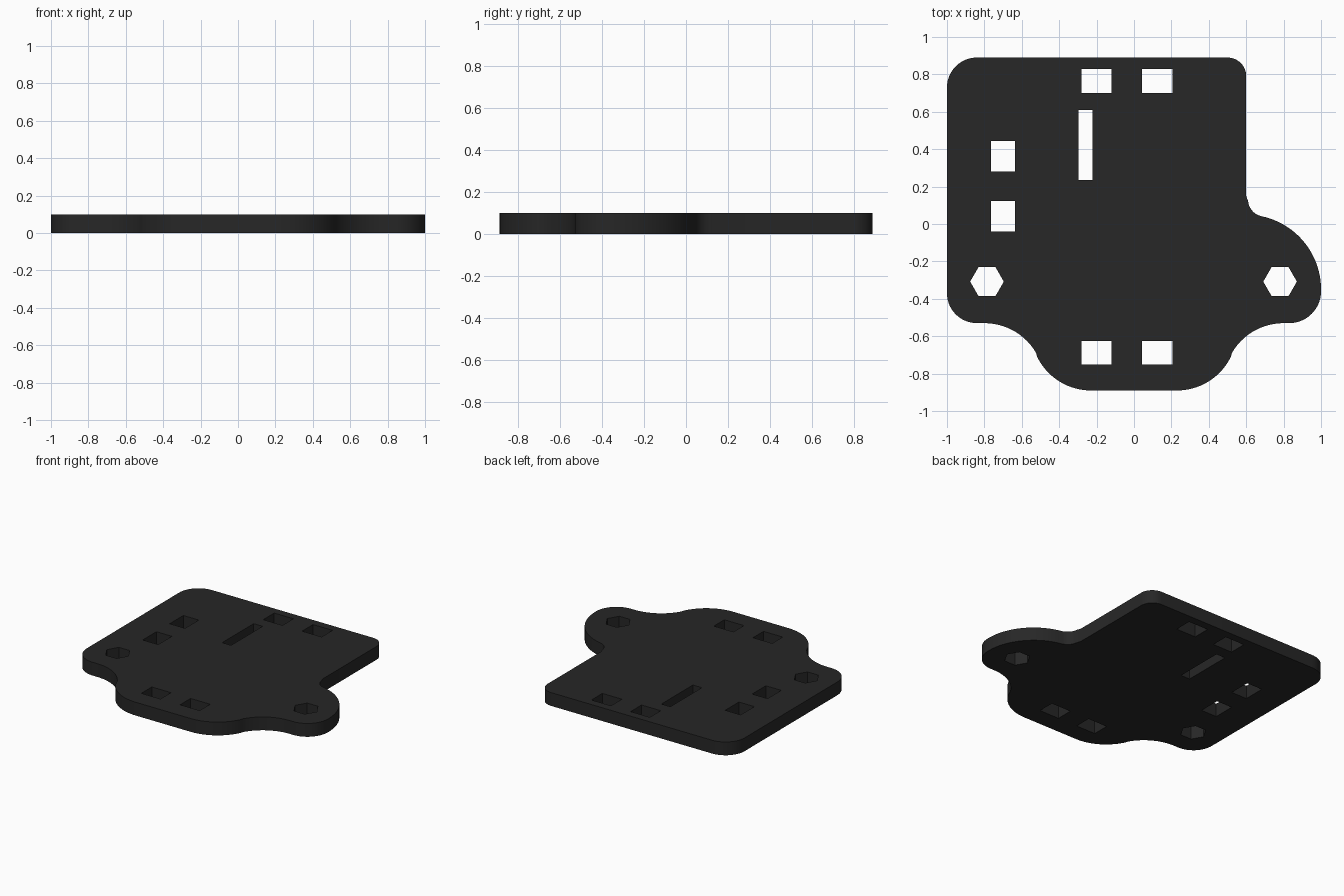
import bpy, bmesh
from math import cos, sin, radians

if "Cube" in bpy.data.objects:
    bpy.data.objects.remove(bpy.data.objects["Cube"])

THICK = 0.1


def arc(cx, cy, r, a0, a1, n=14):
    """Points on a circular arc from angle a0 to a1 in degrees."""
    angles = [radians(a0 + (a1 - a0) * i / n) for i in range(n + 1)]
    return [(cx + r * cos(a), cy + r * sin(a)) for a in angles]


def rect(x0, x1, y0, y1):
    return [(x0, y0), (x1, y0), (x1, y1), (x0, y1)]


# Wavy lower right edge, mirrored for the lower left
wave = arc(0.23, -0.57, 0.32, -90, -26) + arc(0.80, -0.85, 0.32, 154, 90)[1:]
wave_left = [(-x, y) for x, y in reversed(wave)]

# Outer outline, counter-clockwise from bottom middle
outline = (
    wave
    + arc(0.83, -0.36, 0.17, -90, 0)           # lower right corner
    + arc(0.60, -0.35, 0.40, 1.5, 78, 24)      # big rounded ear
    + arc(0.70, 0.13, 0.09, 258, 180)[:-1]     # inner fillet
    + [(0.60, 0.15)]
    + arc(0.50, 0.79, 0.10, 0, 90)             # upper right corner
    + arc(-0.84, 0.73, 0.16, 90, 180)          # upper left corner
    + arc(-0.84, -0.37, 0.16, 180, 270)        # lower left corner
    + wave_left
)

# Through holes: paired slots, long slot, hex nut pockets
holes = [rect(-0.297, -0.222, 0.235, 0.61)]
for y0, y1 in ((0.70, 0.83), (-0.75, -0.625)):
    holes += [rect(-0.28, -0.12, y0, y1), rect(0.043, 0.206, y0, y1)]
for y0, y1 in ((0.28, 0.443), (-0.04, 0.123)):
    holes.append(rect(-0.765, -0.636, y0, y1))
for x in (-0.786, 0.781):
    holes.append(arc(x, -0.308, 0.09, 0, 300, 5))

# Filled and extruded plate profile
curve = bpy.data.curves.new("mounting_plate", 'CURVE')
curve.dimensions = '2D'
curve.fill_mode = 'BOTH'
curve.extrude = THICK / 2
for loop in [outline] + holes:
    spline = curve.splines.new('POLY')
    spline.points.add(len(loop) - 1)
    for p, (x, y) in zip(spline.points, loop):
        p.co = (x, y, 0, 1)
    spline.use_cyclic_u = True
plate = bpy.data.objects.new("mounting_plate", curve)
bpy.context.collection.objects.link(plate)
bpy.context.view_layer.objects.active = plate
plate.select_set(True)
bpy.ops.object.convert(target='MESH')
plate = bpy.context.object

# Weld caps to walls and stand on the ground
bm = bmesh.new()
bm.from_mesh(plate.data)
bmesh.ops.remove_doubles(bm, verts=bm.verts, dist=0.0005)
bmesh.ops.translate(bm, verts=bm.verts, vec=(0, 0, THICK / 2))
bmesh.ops.recalc_face_normals(bm, faces=bm.faces)
bm.to_mesh(plate.data)
bm.free()
bpy.ops.object.shade_smooth_by_angle(angle=radians(30))

# Black plastic
mat = bpy.data.materials.new("black_plastic")
mat.diffuse_color = (0.02, 0.02, 0.02, 1)
mat.use_nodes = True
mat.node_tree.nodes["Principled BSDF"].inputs["Base Color"].default_value = mat.diffuse_color
plate.data.materials.clear()
plate.data.materials.append(mat)
